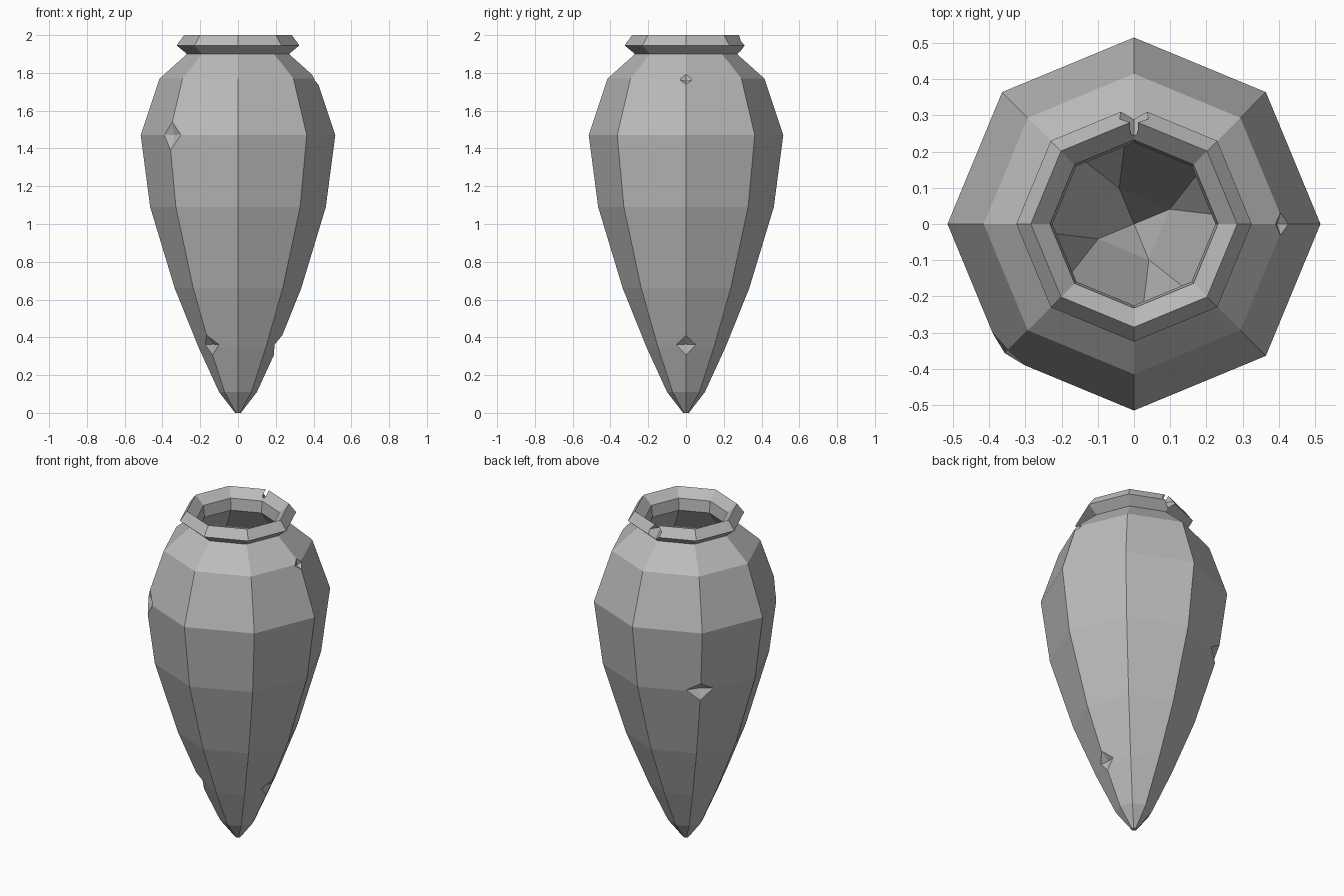
import bpy, bmesh
from math import sin, cos, pi, radians
from mathutils import Matrix, Vector

cube = bpy.data.objects.get("Cube")
if cube:
    bpy.data.objects.remove(cube, do_unlink=True)

SIDES = 8

stone = bpy.data.materials.new("grey clay")
stone.use_nodes = True
GREY = (0.5, 0.5, 0.5, 1)
stone.diffuse_color = GREY
stone.node_tree.nodes["Principled BSDF"].inputs["Base Color"].default_value = GREY


def ring(bm, r, z):
    return [bm.verts.new((r * cos(2 * pi * i / SIDES), r * sin(2 * pi * i / SIDES), z))
            for i in range(SIDES)]


def make_object(name, bm):
    bmesh.ops.recalc_face_normals(bm, faces=bm.faces)
    mesh = bpy.data.meshes.new(name)
    bm.to_mesh(mesh)
    bm.free()
    obj = bpy.data.objects.new(name, mesh)
    bpy.context.collection.objects.link(obj)
    return obj


# Jar body: outer wall, flared lip, then the hollow inside
profile = [(0.015, 0), (0.10, 0.11), (0.21, 0.35), (0.335, 0.66), (0.465, 1.09),
           (0.515, 1.47), (0.415, 1.77), (0.27, 1.9), (0.325, 1.945), (0.285, 2.0),
           (0.232, 1.95), (0.225, 1.88), (0.36, 1.72), (0.44, 1.4)]
bm = bmesh.new()
rings = [ring(bm, r, z) for r, z in profile]
for a, b in zip(rings, rings[1:]):
    for i in range(SIDES):
        j = (i + 1) % SIDES
        bm.faces.new((a[i], a[j], b[j], b[i]))
bm.faces.new(rings[0][::-1])

# Hollow floor: eight wall corners narrow to four, then to a point
last = rings[-1]
floor = [bm.verts.new((0.107 * cos(a), 0.107 * sin(a), 0.3))
         for a in (pi / 8 + k * pi / 2 for k in range(4))]
tip = bm.verts.new((0, 0, 0.14))
for k in range(4):
    n = (k + 1) % 4
    c0, c1, c2 = last[2 * k], last[2 * k + 1], last[(2 * k + 2) % SIDES]
    bm.faces.new((c0, c1, floor[k]))
    bm.faces.new((c1, c2, floor[n]))
    bm.faces.new((c1, floor[n], floor[k]))
    bm.faces.new((floor[k], floor[n], tip))
jar = make_object("jar", bm)
jar.data.materials.append(stone)


# Chips: octahedra cut out of the corners (depth, width and height along the wall)
def chip(azimuth, r, z, tilt, size):
    bm = bmesh.new()
    axes = [Vector(v) for v in ((1, 0, 0), (0, 1, 0), (0, 0, 1))]
    x, y, z_axis = [[bm.verts.new(s * a * d) for s in (1, -1)] for a, d in zip(axes, size)]
    for p in x:
        for q in y:
            for t in z_axis:
                bm.faces.new((p, q, t))
    place = (Matrix.Rotation(radians(azimuth), 4, 'Z') @ Matrix.Translation((r, 0, z))
             @ Matrix.Rotation(radians(-tilt), 4, 'Y'))
    bm.transform(place)
    cutter = make_object("chip_cutter", bm)
    cutter.hide_render = True
    cut = jar.modifiers.new("chip", 'BOOLEAN')
    cut.operation = 'DIFFERENCE'
    cut.solver = 'EXACT'
    cut.object = cutter
    return cutter


cutters = [
    chip(0, 0.44, 1.785, 33, (0.055, 0.13, 0.1)),      # shoulder
    chip(0, 0.212, 0.354, -21, (0.027, 0.2, 0.06)),    # foot, left
    chip(225, 0.212, 0.354, -21, (0.027, 0.2, 0.06)),  # foot, front right
    chip(225, 0.53, 1.475, 3, (0.055, 0.25, 0.18)),    # widest ring
    chip(135, 0.465, 1.09, -13, (0.04, 0.33, 0.065)),  # back right
    chip(90, 0.325, 1.97, 0, (0.09, 0.065, 0.09)),     # lip notch
]

# Apply the cuts and drop the cutters
graph = bpy.context.evaluated_depsgraph_get()
result = bpy.data.meshes.new_from_object(jar.evaluated_get(graph))
jar.modifiers.clear()
jar.data = result
for c in cutters:
    bpy.data.objects.remove(c, do_unlink=True)
jar.data.materials.clear()
jar.data.materials.append(stone)
for p in jar.data.polygons:
    p.material_index = 0
    p.use_smooth = False
